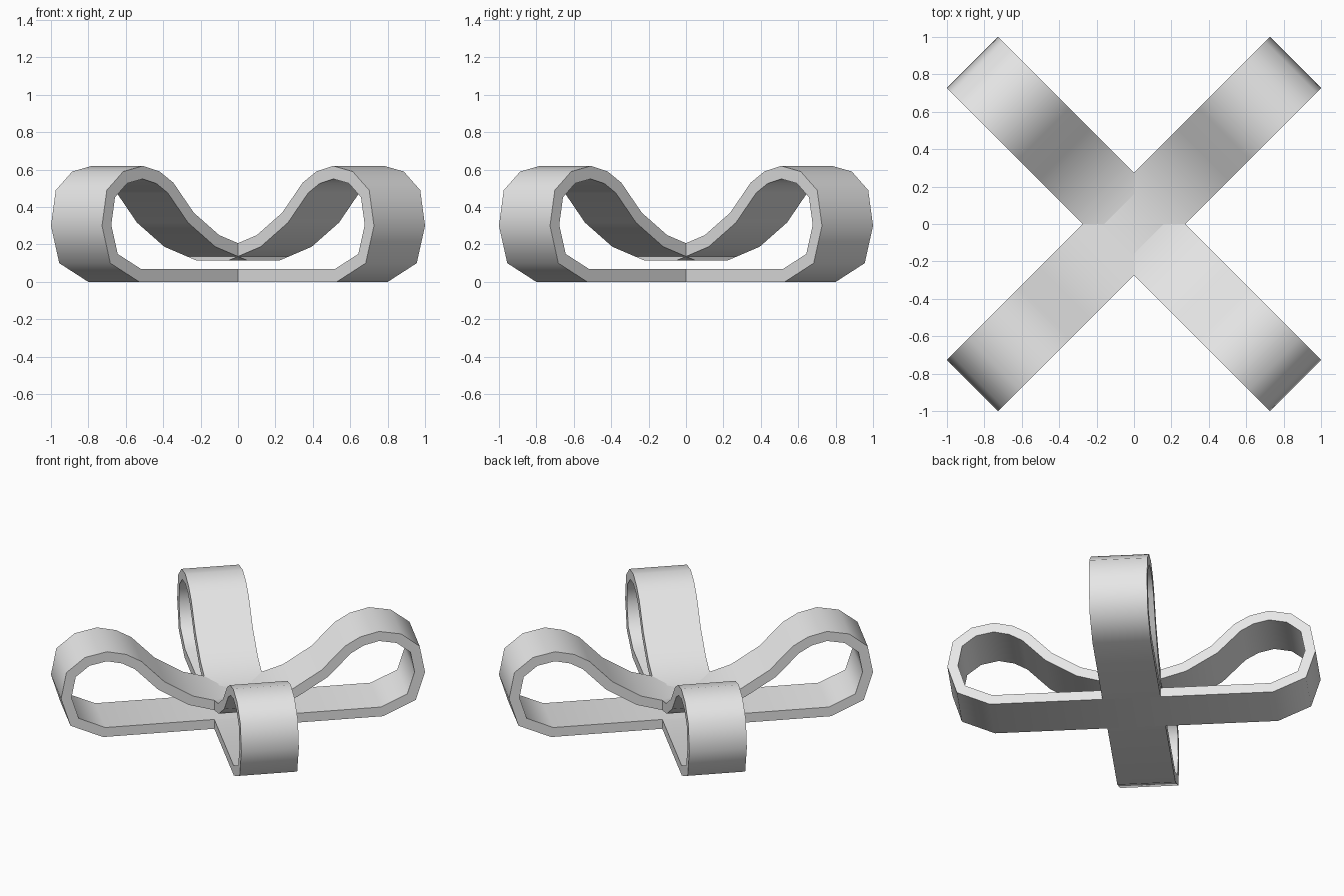
import bpy
import bmesh
import math
from mathutils import Vector

cube = bpy.data.objects.get("Cube")
if cube:
    bpy.data.objects.remove(cube, do_unlink=True)

HALF_WIDTH = 0.193
THICKNESS = 0.068
ROOT2 = math.sqrt(2)

grey = bpy.data.materials.new("ribbon_grey")
grey.use_nodes = True
grey.diffuse_color = (0.8, 0.8, 0.8, 1)
grey.node_tree.nodes["Principled BSDF"].inputs["Base Color"].default_value = (0.8, 0.8, 0.8, 1)

# Outer edge of one loop, from the base, round the end, to the centre dip
half = [(0.664, 0), (0.819, 0.1), (0.8635, 0.3), (0.838, 0.49), (0.75, 0.59),
        (0.645, 0.62), (0.555, 0.59), (0.482, 0.53), (0.373, 0.37),
        (0.237, 0.25), (0.08, 0.183)]
right = [Vector((u * ROOT2, z)) for u, z in half]
outer = right + [Vector((-p.x, p.y)) for p in reversed(right)]


def inset(points, distance):
    """Mitred inward offset of a counter-clockwise outline."""
    result = []
    for i, p in enumerate(points):
        a = (p - points[i - 1]).normalized()
        b = (points[(i + 1) % len(points)] - p).normalized()
        na, nb = Vector((-a.y, a.x)), Vector((-b.y, b.x))
        result.append(p + (na + nb) * distance / (1 + na.dot(nb)))
    return result


def make_band(name, angle):
    """Closed ribbon with two loops, swept across its width."""
    bm = bmesh.new()
    rings = [[bm.verts.new((p.x, y, p.y)) for p in outline]
             for outline, y in ((outer, -HALF_WIDTH), (outer, HALF_WIDTH),
                                (inset(outer, THICKNESS), HALF_WIDTH),
                                (inset(outer, THICKNESS), -HALF_WIDTH))]
    n = len(outer)
    for k in range(4):
        r, s = rings[k], rings[(k + 1) % 4]
        for i in range(n):
            j = (i + 1) % n
            bm.faces.new((r[i], r[j], s[j], s[i]))
    bmesh.ops.recalc_face_normals(bm, faces=bm.faces)
    mesh = bpy.data.meshes.new(name)
    bm.to_mesh(mesh)
    bm.free()
    mesh.materials.append(grey)
    band = bpy.data.objects.new(name, mesh)
    band.rotation_euler.z = angle
    bpy.context.collection.objects.link(band)
    bpy.ops.object.select_all(action="DESELECT")
    band.select_set(True)
    bpy.context.view_layer.objects.active = band
    bpy.ops.object.shade_smooth_by_angle(angle=math.radians(60))


# Two identical ribbons crossing on the diagonals
make_band("ribbon_band_a", math.radians(45))
make_band("ribbon_band_b", math.radians(-45))
